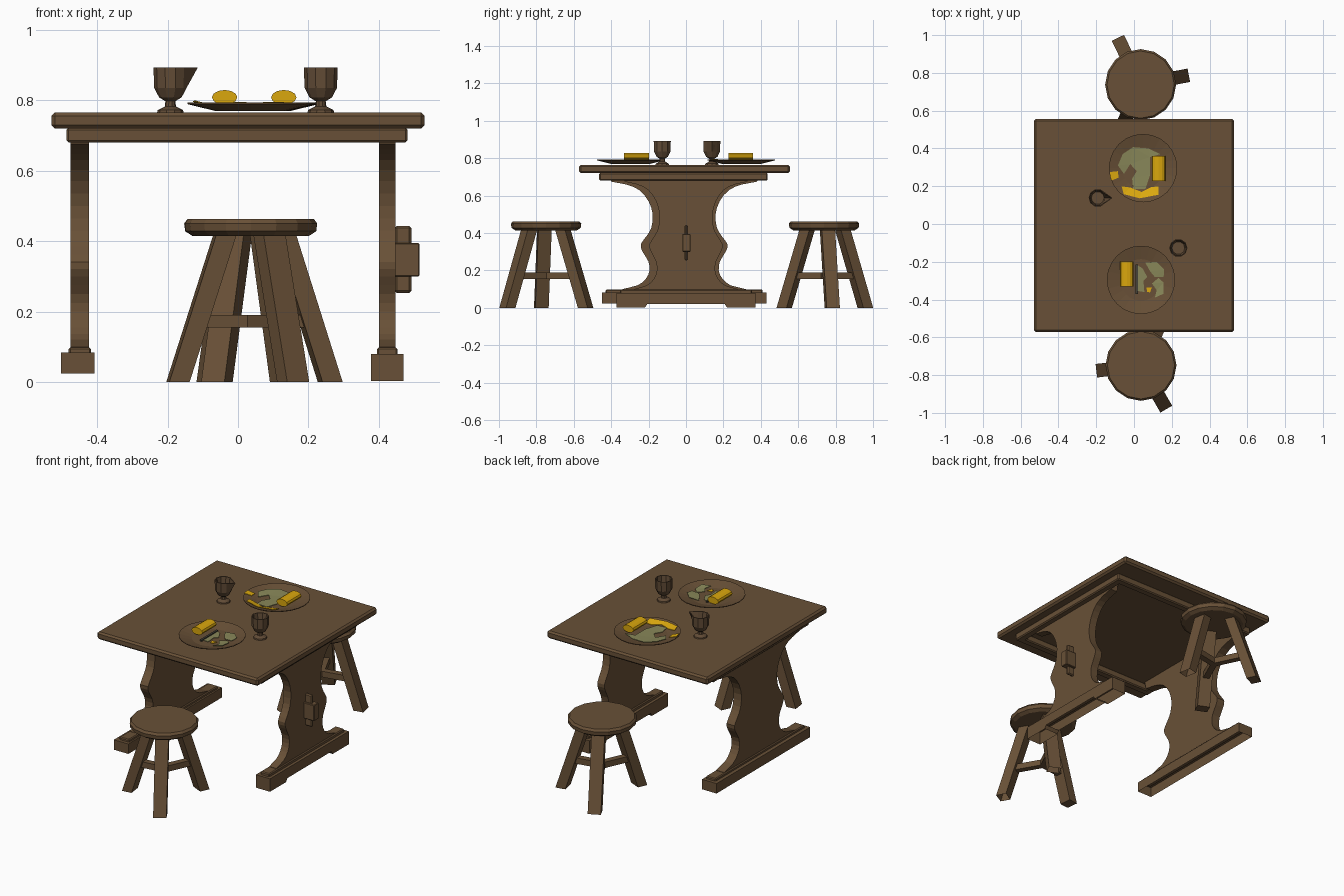
import bpy, bmesh
from math import sin, cos, pi, radians
from mathutils import Matrix, Vector

cube = bpy.data.objects.get("Cube")
if cube:
    bpy.data.objects.remove(cube)


def material(name, rgb):
    m = bpy.data.materials.new(name)
    m.use_nodes = True
    m.diffuse_color = (*rgb, 1)
    m.node_tree.nodes["Principled BSDF"].inputs["Base Color"].default_value = (*rgb, 1)
    return m


WOOD = material("brown wood", (0.14, 0.081, 0.038))
CUP = material("dark brown cup", (0.122, 0.072, 0.037))
BREAD = material("golden bread", (0.7, 0.385, 0.004))
SAUCE = material("yellow sauce", (0.74, 0.41, 0.005))
GREENS = material("olive greens", (0.25, 0.245, 0.1))
METAL = material("dark metal", (0.06, 0.055, 0.04))


def finish(name, bm, mat, bevel=0, open_base=False):
    bmesh.ops.recalc_face_normals(bm, faces=bm.faces)
    if open_base:
        base = [f for f in bm.faces if f.normal.z < -0.95]
        bmesh.ops.delete(bm, geom=base, context='FACES')
    me = bpy.data.meshes.new(name)
    bm.to_mesh(me)
    bm.free()
    me.materials.append(mat)
    ob = bpy.data.objects.new(name, me)
    bpy.context.collection.objects.link(ob)
    if bevel:
        mod = ob.modifiers.new("bevel", 'BEVEL')
        mod.width = bevel
        mod.segments = 1


def box(name, x, y, z, mat=WOOD, bevel=0, matrix=Matrix(), lean=0, open_base=False):
    """Box from ranges; lean pushes the bottom outward along x."""
    bm = bmesh.new()
    bmesh.ops.create_cube(bm, size=1)
    for v in bm.verts:
        low = v.co.z < 0
        v.co = [r[0] if c < 0 else r[1] for r, c in zip((x, y, z), v.co)]
        if low:
            v.co.x += lean
    bm.transform(matrix)
    finish(name, bm, mat, bevel, open_base)


def prism(name, pts, x, open_base=False):
    """Side profile of (y, z) points, extruded between two x values."""
    bm = bmesh.new()
    face = bm.faces.new([bm.verts.new((x[0], y, z)) for y, z in pts])
    for g in bmesh.ops.extrude_face_region(bm, geom=[face], use_keep_orig=True)["geom"]:
        if isinstance(g, bmesh.types.BMVert):
            g.co.x = x[1]
    finish(name, bm, WOOD, open_base=open_base)


def lathe(name, profile, centre, sides, mat, spout=0):
    """Turned shape; spout pulls the rim out toward +x."""
    bm = bmesh.new()
    rings = []
    top = max(z for r, z in profile)
    for r, z in profile:
        ring = []
        for i in range(sides):
            a = 2 * pi * i / sides
            pull = spout if i == 0 and z == top else 0
            ring.append(bm.verts.new((centre[0] + (r + pull) * cos(a), centre[1] + r * sin(a), z)))
        rings.append(ring)
    for a, b in zip(rings, rings[1:]):
        for i in range(sides):
            j = (i + 1) % sides
            bm.faces.new((a[i], a[j], b[j], b[i]))
    bm.faces.new(rings[0])
    bm.faces.new(rings[-1])
    finish(name, bm, mat)


# Table top and the hollow apron frame under it
box("table_top", (-0.53, 0.53), (-0.572, 0.555), (0.72, 0.765), bevel=0.01)
AX, AY, T = (-0.487, 0.481), (-0.464, 0.436), 0.045
for i, side in enumerate(("right", "left")):
    inner = AX[i] + (T if i == 0 else -T)
    box("apron_" + side, sorted((AX[i], inner)), AY, (0.68, 0.722), bevel=0.006)
for i, side in enumerate(("front", "back")):
    inner = AY[i] + (T if i == 0 else -T)
    box("apron_" + side, AX, sorted((AY[i], inner)), (0.68, 0.722), bevel=0.006)

# Trestle outline, half of it
half = [(0.40, 0.72), (0.39, 0.675), (0.31, 0.66), (0.24, 0.63), (0.19, 0.57),
        (0.168, 0.5), (0.175, 0.43), (0.20, 0.385), (0.232, 0.34), (0.222, 0.30),
        (0.192, 0.25), (0.185, 0.2), (0.205, 0.155), (0.25, 0.12), (0.33, 0.1), (0.33, 0.08)]


def rounded(pts):
    """Add a curved midpoint to each inner span of the profile."""
    p = [Vector(q) for q in pts]
    out = p[:3]
    for a, b, c, d in zip(p[1:], p[2:], p[3:], p[4:]):
        out += [(9 * (b + c) - a - d) / 16, c]
    return out + [p[-1]]


def mirrored(side, mid, wide):
    return [(mid + wide * y, z) for y, z in side] + [(mid - wide * y, z) for y, z in reversed(side)]


# Scrolled trestles on stepped feet; the left one is narrower and stands on pads
padded = [(0.44, 0.08), (0.44, 0.003), (0.26, 0.003), (0.245, 0.022)]
plain = [(0.44, 0.083), (0.44, 0.024)]
for side, board, foot, shape, mid, wide in (
        ("left", (0.40, 0.447), (0.377, 0.47), padded, 0.0, 0.842),
        ("right", (-0.475, -0.423), (-0.502, -0.407), plain, -0.01, 1.0)):
    prism("trestle_" + side, mirrored(rounded(half), mid, wide), board)
    prism("foot_" + side, mirrored(shape, mid, wide), foot, open_base=True)
    box("foot_step_" + side, (board[0] - 0.006, board[1] + 0.006),
        (mid - 0.42 * wide, mid + 0.42 * wide), (0.07, 0.098), bevel=0.005)

# Tenon and its wedge on the left trestle
box("tenon", (0.43, 0.515), (-0.02, 0.024), (0.30, 0.395), bevel=0.003)
box("wedge", (0.445, 0.492), (-0.008, 0.01), (0.253, 0.443), bevel=0.006)


# Three-legged stools; each leg is given by its angle and its reach on the floor
def stool(name, cx, cy, legs):
    seat = [(0.165, 0.415), (0.185, 0.428), (0.188, 0.45), (0.178, 0.463)]
    lathe(name + "_seat", seat, (cx, cy), 16, WOOD)
    lean = 0.135
    for k, (angle, reach) in enumerate(legs, 1):
        m = Matrix.Translation((cx, cy, 0)) @ Matrix.Rotation(radians(angle), 4, 'Z')
        top = reach - lean
        box(f"{name}_leg_{k}", (top - 0.058, top), (-0.036, 0.036), (0, 0.42),
            matrix=m, lean=lean, open_base=True)
        box(f"{name}_stretcher_{k}", (-0.01, reach - 0.09), (-0.018, 0.018), (0.155, 0.19), matrix=m)


stool("front_stool", 0.037, -0.748, ((187, 0.238), (300, 0.268), (65, 0.262)))
stool("back_stool", 0.035, 0.738, ((11, 0.26), (116, 0.275), (246, 0.262)))

# Shallow plates
FRONT, BACK = Vector((0.037, -0.296)), Vector((0.048, 0.296))
RIM, WELL = 0.181, 0.11
plate = [(0.10, 0.769), (RIM, 0.789), (RIM, 0.793), (WELL, 0.775)]
for name, c in (("front_plate", FRONT), ("back_plate", BACK)):
    lathe(name, plate, c, 24, WOOD)


# Food patches that follow the slope of the plate
def patch(name, centre, pts, mat):
    bm = bmesh.new()
    verts = []
    for p in pts:
        r = (Vector(p) - centre).length
        rise = max(0, r - WELL) / (RIM - WELL) * 0.018
        verts.append(bm.verts.new((*p, 0.778 + rise)))
    face = bm.faces.new(verts)
    for g in bmesh.ops.extrude_face_region(bm, geom=[face], use_keep_orig=True)["geom"]:
        if isinstance(g, bmesh.types.BMVert):
            g.co.z += 0.003
    bmesh.ops.triangulate(bm, faces=bm.faces)
    finish(name, bm, mat)


patch("back_greens", BACK, [(-0.085, 0.31), (-0.06, 0.37), (-0.005, 0.407), (0.075, 0.4), (0.14, 0.37),
                            (0.085, 0.355), (0.085, 0.26), (0.06, 0.185), (-0.005, 0.185), (-0.01, 0.24),
                            (0.015, 0.28), (-0.02, 0.317), (-0.053, 0.265)], GREENS)
patch("back_sauce", BACK, [(-0.065, 0.2), (-0.02, 0.193), (0.04, 0.17), (0.09, 0.195), (0.13, 0.2),
                           (0.13, 0.155), (0.03, 0.136), (-0.055, 0.158)], SAUCE)
patch("back_sauce_dab", BACK, [(-0.128, 0.275), (-0.085, 0.28), (-0.082, 0.245), (-0.12, 0.23)], SAUCE)
patch("front_greens_near", FRONT, [(0.022, -0.22), (0.045, -0.235), (0.07, -0.28), (0.05, -0.3),
                                   (0.055, -0.36), (0.022, -0.355)], GREENS)
patch("front_greens_back", FRONT, [(0.06, -0.205), (0.12, -0.2), (0.16, -0.24), (0.157, -0.28),
                                   (0.11, -0.28), (0.085, -0.25)], GREENS)
patch("front_greens_side", FRONT, [(0.095, -0.315), (0.13, -0.285), (0.157, -0.31), (0.155, -0.37),
                                   (0.11, -0.39), (0.12, -0.35)], GREENS)
patch("front_sauce_dab", FRONT, [(0.065, -0.335), (0.095, -0.335), (0.085, -0.362), (0.07, -0.36)], SAUCE)


# Bread rolls, oval logs lying front to back
def roll(name, x, y):
    bm = bmesh.new()
    bmesh.ops.create_cone(bm, cap_ends=True, segments=12, radius1=1, radius2=1, depth=0.132)
    bm.transform(Matrix.Translation((x, y, 0.808)) @ Matrix.Diagonal((0.036, 1, 0.021, 1))
                 @ Matrix.Rotation(pi / 2, 4, 'X'))
    finish(name, bm, BREAD)


roll("front_roll", -0.038, -0.265)
roll("back_roll", 0.13, 0.293)
box("knife", (0.008, 0.02), (-0.37, -0.215), (0.776, 0.785), METAL)

# Goblets, hollow inside
cup = [(0.038, 0.764), (0.036, 0.772), (0.016, 0.782), (0.014, 0.797), (0.032, 0.808),
       (0.046, 0.835), (0.048, 0.893), (0.043, 0.893), (0.034, 0.825)]
lathe("back_goblet", cup, (-0.192, 0.138), 10, CUP, spout=0.03)
lathe("front_goblet", cup, (0.235, -0.127), 10, CUP)
